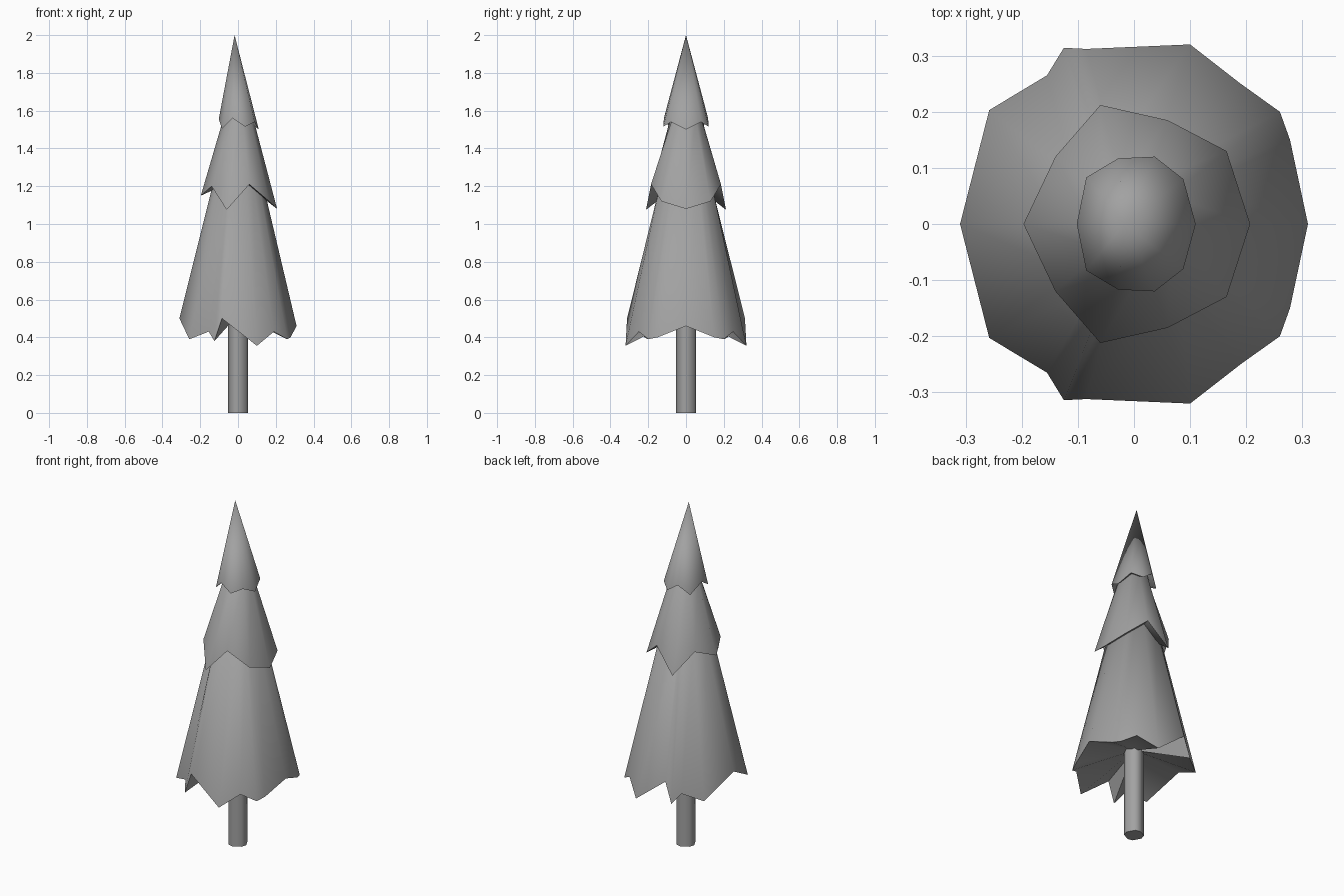
import bpy, bmesh, math

if "Cube" in bpy.data.objects:
    bpy.data.objects.remove(bpy.data.objects["Cube"])

# Darker grey shared by all parts
grey = bpy.data.materials.new("dark_grey")
grey.diffuse_color = (.36, .36, .36, 1)
grey.use_nodes = True
grey.node_tree.nodes["Principled BSDF"].inputs["Base Color"].default_value = grey.diffuse_color


def finish(name, bm, angle):
    bmesh.ops.recalc_face_normals(bm, faces=bm.faces)
    mesh = bpy.data.meshes.new(name)
    bm.to_mesh(mesh)
    bm.free()
    mesh.materials.append(grey)
    obj = bpy.data.objects.new(name, mesh)
    bpy.context.collection.objects.link(obj)
    bpy.ops.object.select_all(action='DESELECT')
    obj.select_set(True)
    bpy.context.view_layer.objects.active = obj
    bpy.ops.object.shade_smooth_by_angle(angle=math.radians(angle))
    return obj


def bridge(bm, a, b):
    n = len(a)
    for i in range(n):
        j = (i + 1) % n
        bm.faces.new((a[i], a[j], b[j], b[i]))


def fan(bm, ring, co):
    c = bm.verts.new(co)
    for i in range(len(ring)):
        bm.faces.new((ring[i], ring[(i + 1) % len(ring)], c))


# Half of a jagged rim, from +x round to -x, mirrored across y = 0
def full_rim(half):
    return half + [(x, -y, z) for x, y, z in reversed(half[1:-1])]


def tier(name, half, apex, under, neck=None):
    """Jagged skirt: side walls to a neck ring or apex, closed underneath."""
    bm = bmesh.new()
    pts = full_rim(half)
    rim = [bm.verts.new(p) for p in pts]
    if neck:
        scale, z = neck
        top = [bm.verts.new((x * scale, y * scale, z)) for x, y, _ in pts]
        bridge(bm, rim, top)
        fan(bm, top, apex)
    else:
        fan(bm, rim, apex)
    fan(bm, rim, under)
    return finish(name, bm, 65)


# Foliage tiers
tier("lower_branches",
     [(.31, 0, .46), (.278, .15, .40), (.26, .20, .39), (.19, .25, .43),
      (.10, .32, .355), (-.085, .312, .50), (-.125, .314, .38),
      (-.155, .265, .43), (-.258, .203, .39), (-.31, 0, .50)],
     (0, 0, 1.26), (0, 0, .52), neck=(.42, 1.22))
tier("middle_branches",
     [(.207, 0, 1.08), (.165, .13, 1.12), (.06, .185, 1.21),
      (-.06, .212, 1.075), (-.14, .12, 1.2), (-.197, 0, 1.15)],
     (0, 0, 1.6), (0, 0, 1.24), neck=(.39, 1.56))
tier("top_branches",
     [(.11, 0, 1.5), (.088, .08, 1.54), (.037, .12, 1.515),
      (-.028, .117, 1.56), (-.085, .083, 1.505), (-.102, 0, 1.555)],
     (-.018, 0, 2.0), (0, 0, 1.59))

# Trunk: slim post with few sides, smooth around, crisp at the ends
bm = bmesh.new()
corners = [(.053, 0), (.03, .045), (0, .053), (-.043, .03),
           (-.053, 0), (-.03, -.045), (0, -.053), (.043, -.03)]
rings = [[bm.verts.new((x, y, z)) for x, y in corners] for z in (0, .54)]
bridge(bm, rings[0], rings[1])
bm.faces.new(rings[0])
bm.faces.new(rings[1])
trunk = finish("trunk", bm, 60)
